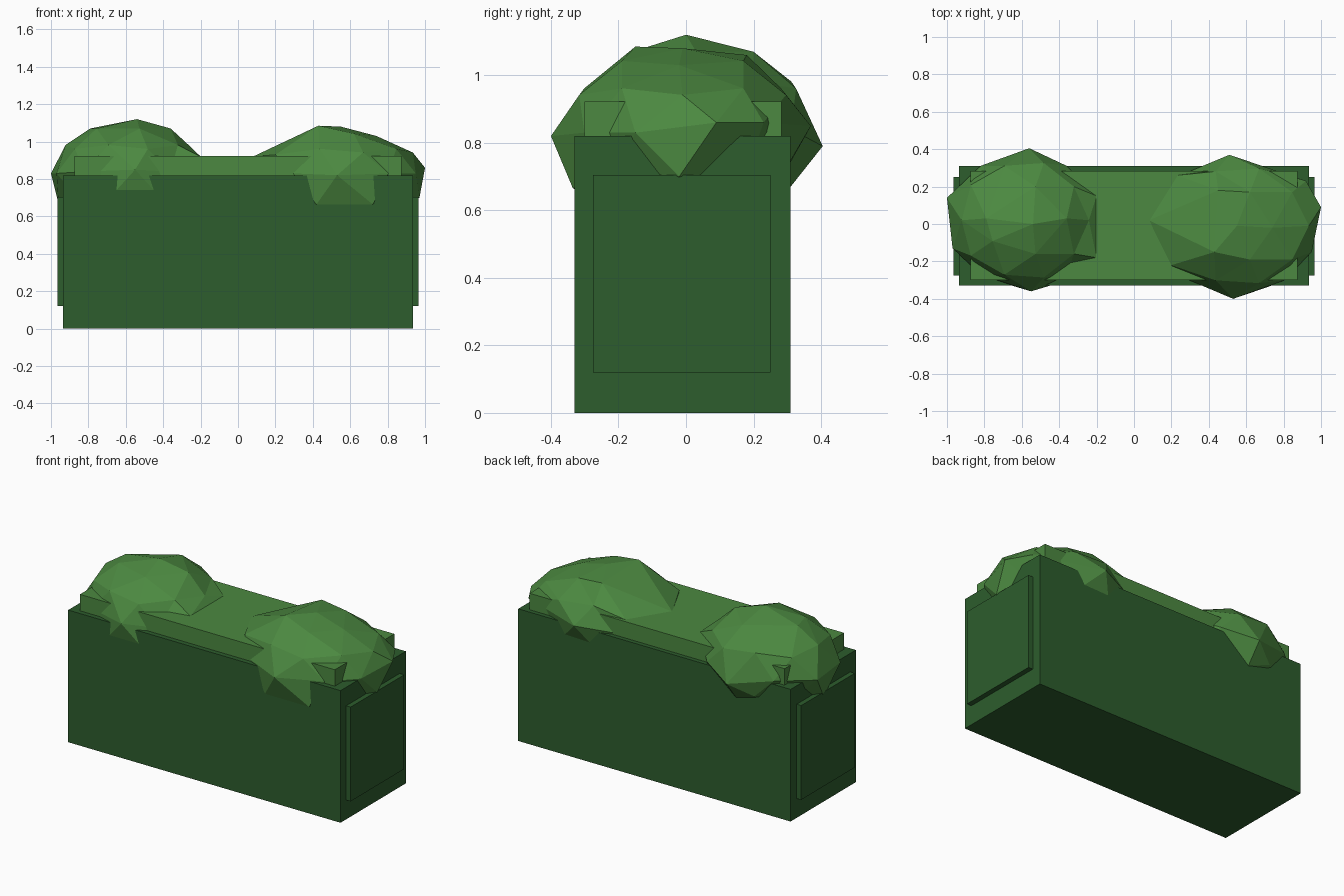
import bpy
import bmesh
from mathutils import Vector

cube = bpy.data.objects.get("Cube")
if cube:
    bpy.data.objects.remove(cube, do_unlink=True)


def make_material(name, colour):
    mat = bpy.data.materials.new(name)
    mat.use_nodes = True
    mat.diffuse_color = colour
    mat.node_tree.nodes["Principled BSDF"].inputs["Base Color"].default_value = colour
    return mat


dark_green = make_material("dark hedge green", (0.026, 0.109, 0.026, 1))
leaf_green = make_material("light leaf green", (0.072, 0.25, 0.052, 1))


def add_object(name, bm, material):
    bmesh.ops.recalc_face_normals(bm, faces=bm.faces[:])
    mesh = bpy.data.meshes.new(name)
    bm.to_mesh(mesh)
    bm.free()
    mesh.materials.append(material)
    obj = bpy.data.objects.new(name, mesh)
    bpy.context.collection.objects.link(obj)
    return obj


def add_box(name, low, high, material):
    bm = bmesh.new()
    bmesh.ops.create_cube(bm, size=1)
    low, high = Vector(low), Vector(high)
    for vert in bm.verts:
        vert.co = (low + high) / 2 + vert.co * (high - low)
    return add_object(name, bm, material)


def add_leaf_clump(name, centre, radii, pulls, material):
    """Faceted ellipsoid whose closest corners are pulled to a few key points."""
    bm = bmesh.new()
    bmesh.ops.create_icosphere(bm, subdivisions=2, radius=1)
    centre, radii = Vector(centre), Vector(radii)
    for vert in bm.verts:
        vert.co = centre + vert.co * radii
    free = set(bm.verts)
    for target in map(Vector, pulls):
        nearest = min(free, key=lambda v: ((v.co - target).length, v.index))
        nearest.co = target
        free.remove(nearest)
    return add_object(name, bm, material)


# Main hedge body and the lighter trimmed top
add_box("hedge_body", (-0.935, -0.33, 0), (0.935, 0.31, 0.82), dark_green)
add_box("hedge_top", (-0.875, -0.30, 0.78), (0.875, 0.283, 0.922), leaf_green)

# Raised panels on both ends
for side, label in ((-1, "right"), (1, "left")):
    inner, outer = sorted((side * 0.9, side * 0.966))
    add_box(label + "_end_panel", (inner, -0.275, 0.12), (outer, 0.25, 0.705), dark_green)

# Leaf clumps spilling over each end of the top
add_leaf_clump(
    "right_leaf_clump", (-0.59, 0.02, 0.84), (0.39, 0.36, 0.27),
    [(-0.54, 0, 1.12), (-0.79, 0.03, 1.07), (-0.36, 0.03, 1.07),
     (-1, 0.14, 0.83), (-0.97, -0.13, 0.83), (-0.96, 0.02, 0.67),
     (-0.56, 0.405, 0.79), (-0.56, 0.31, 0.67), (-0.55, -0.36, 0.85),
     (-0.65, -0.33, 0.74), (-0.45, -0.33, 0.74),
     (-0.2, 0.15, 0.92), (-0.2, -0.18, 0.92)],
    leaf_green)
add_leaf_clump(
    "left_leaf_clump", (0.55, -0.01, 0.83), (0.43, 0.36, 0.25),
    [(0.43, -0.15, 1.085), (0.45, 0.18, 1.06), (0.74, -0.02, 1.03),
     (1, 0.09, 0.86), (0.95, -0.15, 0.83), (0.97, -0.02, 0.70),
     (0.53, -0.4, 0.82), (0.42, -0.335, 0.665), (0.72, -0.335, 0.665),
     (0.51, 0.37, 0.85), (0.08, 0.02, 0.92), (0.2, -0.22, 0.93),
     (0.23, 0.26, 0.92), (0.92, 0.23, 0.86)],
    leaf_green)
